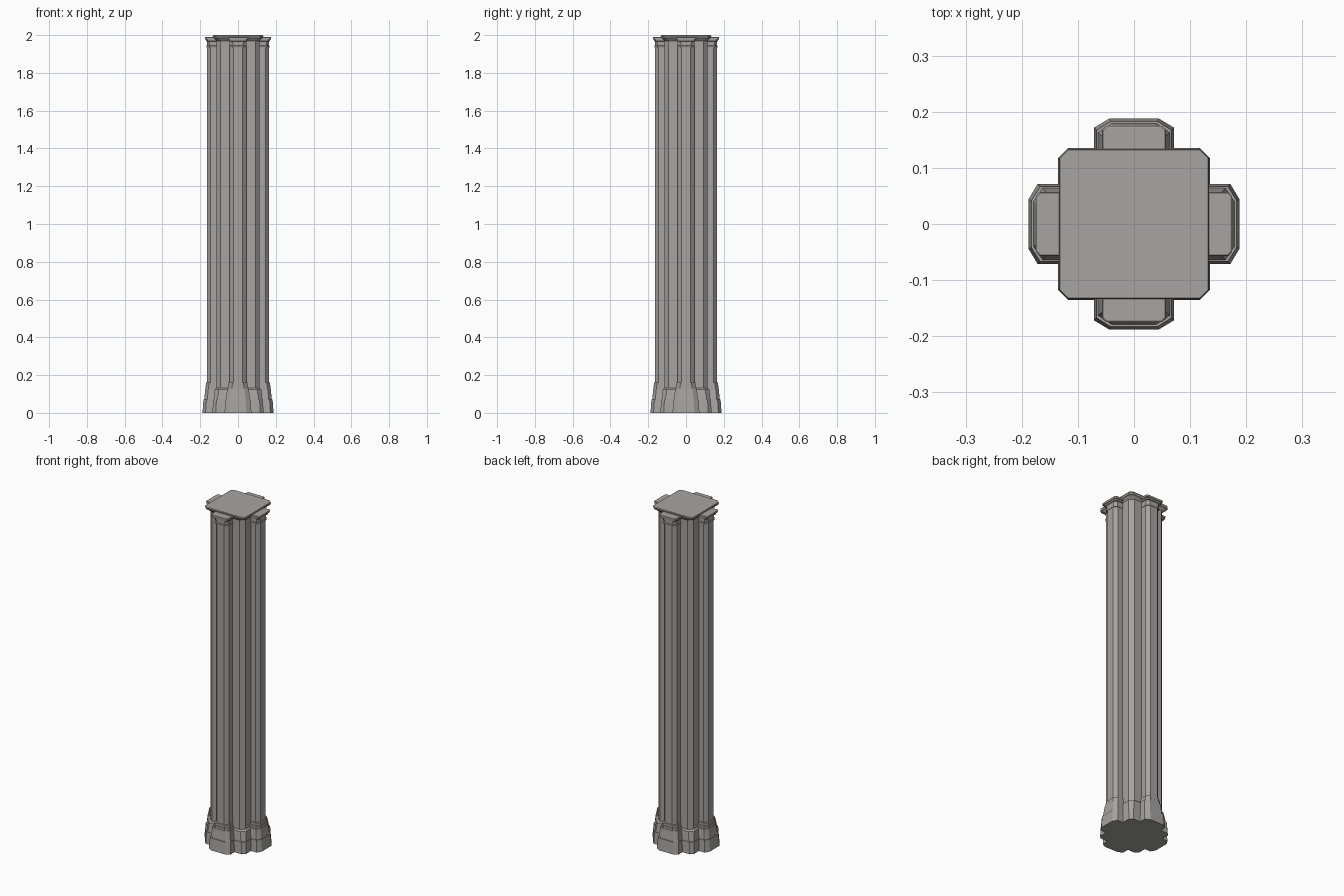
import bpy, bmesh
from math import pi, cos, sin

if "Cube" in bpy.data.objects:
    bpy.data.objects.remove(bpy.data.objects["Cube"])

# Dark warm grey stone
stone = bpy.data.materials.new("stone")
stone.diffuse_color = (0.38, 0.373, 0.36, 1)
stone.use_nodes = True
stone.node_tree.nodes["Principled BSDF"].inputs["Base Color"].default_value = stone.diffuse_color


def loft(name, rings, turn=0.0):
    """Skin a stack of equal-length horizontal outlines, given as (z, [(x, y)...])."""
    bm = bmesh.new()
    c, s = round(cos(turn)), round(sin(turn))
    loops = [[bm.verts.new((x * c - y * s, x * s + y * c, z)) for x, y in pts]
             for z, pts in rings]
    n = len(loops[0])
    for a, b in zip(loops, loops[1:]):
        for i in range(n):
            j = (i + 1) % n
            bm.faces.new((a[i], a[j], b[j], b[i]))
    bm.faces.new(loops[0][::-1])
    bm.faces.new(loops[-1])
    bmesh.ops.recalc_face_normals(bm, faces=bm.faces)
    me = bpy.data.meshes.new(name)
    bm.to_mesh(me)
    bm.free()
    me.materials.append(stone)
    ob = bpy.data.objects.new(name, me)
    bpy.context.collection.objects.link(ob)
    return ob


def square(h, c):
    """Square outline with chamfered corners."""
    k = h - c
    return [(h, -k), (h, k), (k, h), (-k, h), (-h, k), (-h, -k), (-k, -h), (k, -h)]


def lobe(w, out, cw, cd):
    """Half-column outline on the -y side, chamfered at its outer corners."""
    return [(-w, -0.06), (-w, -out + cd), (-w + cw, -out),
            (w - cw, -out), (w, -out + cd), (w, -0.06)]


# Square core: stepped tapering base, shaft, thin top plate
core = [(0, .135, .017), (.07, .132, .018), (.07, .129, .019), (.125, .123, .022),
        (.132, .115, .023), (1.97, .115, .023), (1.982, .125, .018),
        (1.985, .131, .015), (1.995, .134, .016), (2.0, .132, .015)]
loft("core_pillar", [(z, square(h, c)) for z, h, c in core])

# Engaged half-columns: z, half width, reach, chamfer across, chamfer depth
base = [(0, .071, .188, .027, .016), (.07, .067, .183, .025, .016),
        (.07, .064, .179, .024, .016), (.13, .057, .173, .022, .016)]
rings = [(.13, .052, .171, .021, .016), (.144, .052, .171, .021, .016),
         (.146, .049, .169, .02, .016), (.160, .049, .169, .02, .016),
         (.162, .044, .164, .02, .016)]
shaft = [(.16, .044, .164, .02, .018), (1.94, .044, .164, .02, .018)]
capital = [(1.935, .046, .166, .018, .014), (1.943, .047, .167, .018, .014),
           (1.945, .044, .164, .018, .014), (1.966, .045, .165, .015, .012),
           (1.968, .050, .169, .010, .008), (1.976, .052, .170, .010, .008),
           (1.977, .057, .174, .008, .006), (1.988, .057, .175, .008, .006),
           (1.990, .055, .172, .006, .005)]
parts = {"base": base, "base_rings": rings, "shaft": shaft, "capital": capital}

for i, side in enumerate(("front", "right", "back", "left")):
    for part, prof in parts.items():
        loft(f"{side}_column_{part}", [(p[0], lobe(*p[1:])) for p in prof], i * pi / 2)
